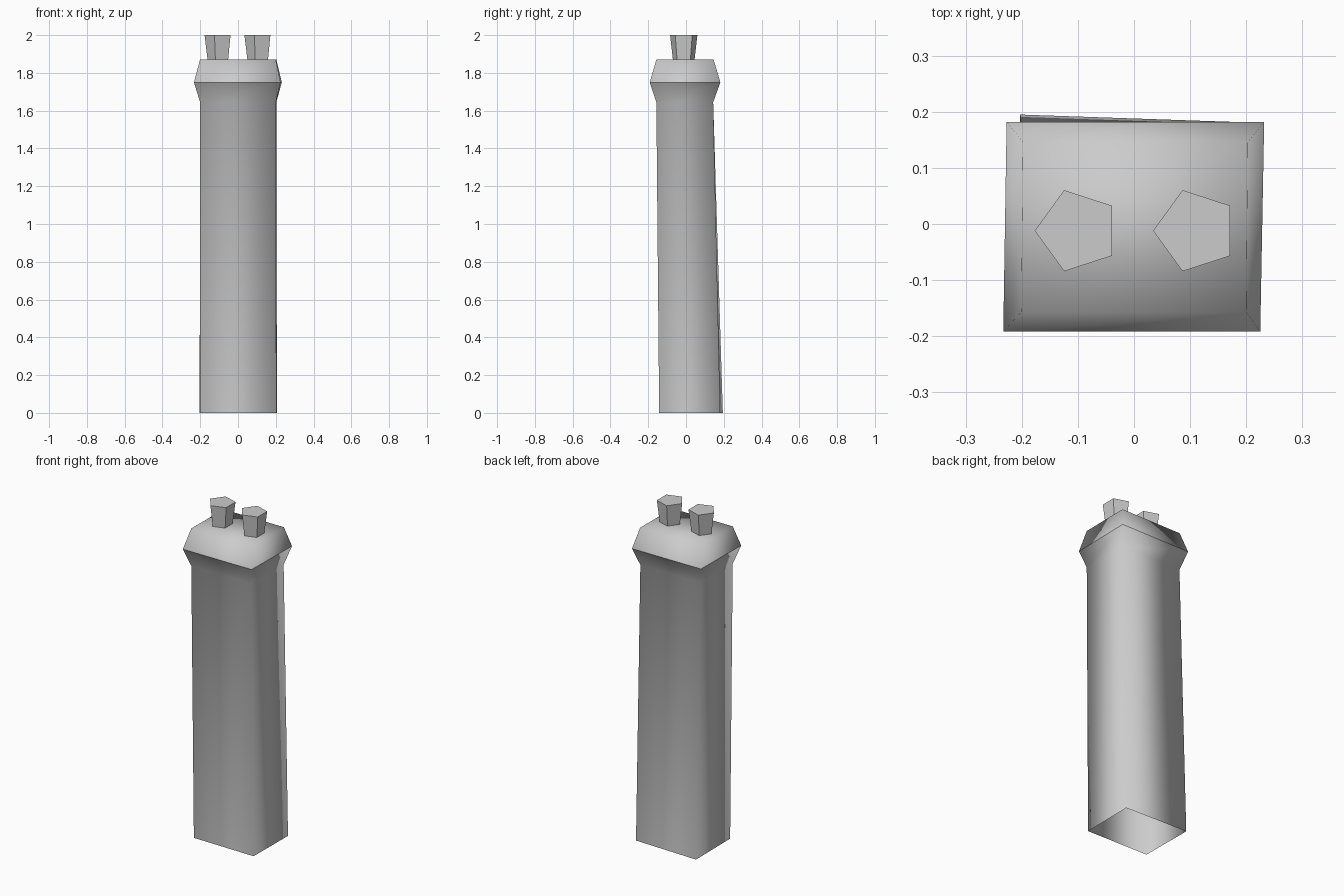
import bpy
import math

cube = bpy.data.objects.get("Cube")
if cube:
    bpy.data.objects.remove(cube, do_unlink=True)

stone = bpy.data.materials.new("light grey stone")
stone.use_nodes = True
GREY = (0.6, 0.6, 0.6, 1)
stone.diffuse_color = GREY
stone.node_tree.nodes["Principled BSDF"].inputs["Base Color"].default_value = GREY


def loft(name, rings, smooth, cap_top):
    """Skin a stack of rings with quads, leaving the bottom open."""
    n = len(rings[0])
    verts = [p for ring in rings for p in ring]
    faces = []
    for r in range(len(rings) - 1):
        for i in range(n):
            j = (i + 1) % n
            faces.append((r * n + i, r * n + j, (r + 1) * n + j, (r + 1) * n + i))
    if cap_top:
        faces.append(tuple(range(len(verts) - n, len(verts))))
    mesh = bpy.data.meshes.new(name)
    mesh.from_pydata(verts, [], faces)
    mesh.materials.append(stone)
    for p in mesh.polygons:
        p.use_smooth = smooth
    obj = bpy.data.objects.new(name, mesh)
    bpy.context.collection.objects.link(obj)
    return obj


def ring(corners, z):
    return [(x, y, z) for x, y in corners]


def polygon(cx, cy, radius, z, sides=5):
    step = math.tau / sides
    return [(cx + radius * math.cos(math.pi + i * step),
             cy + radius * math.sin(math.pi + i * step), z) for i in range(sides)]


# Corner order: front right, front left, back left, back right
foot = [(-0.2, -0.134), (0.203, -0.142), (0.206, 0.181), (-0.203, 0.195)]
neck = [(-0.201, -0.157), (0.2, -0.157), (0.203, 0.144), (-0.198, 0.144)]
rim = [(-0.233, -0.192), (0.225, -0.192), (0.232, 0.182), (-0.227, 0.182)]
crown = [(-0.201, -0.157), (0.2, -0.157), (0.203, 0.146), (-0.198, 0.146)]

# Shaft flares out to the rim; the cap tapers back in with a hard edge between
loft("chimney_shaft", [ring(foot, 0), ring(neck, 1.645), ring(rim, 1.75)], True, False)
loft("chimney_cap", [ring(rim, 1.75), ring(crown, 1.87)], True, True)

# Two flared five-sided pots
for name, x in (("right_pot", -0.101), ("left_pot", 0.11)):
    loft(name, [polygon(x, -0.012, 0.06, 1.868), polygon(x, -0.012, 0.076, 2.0)],
         False, True)
